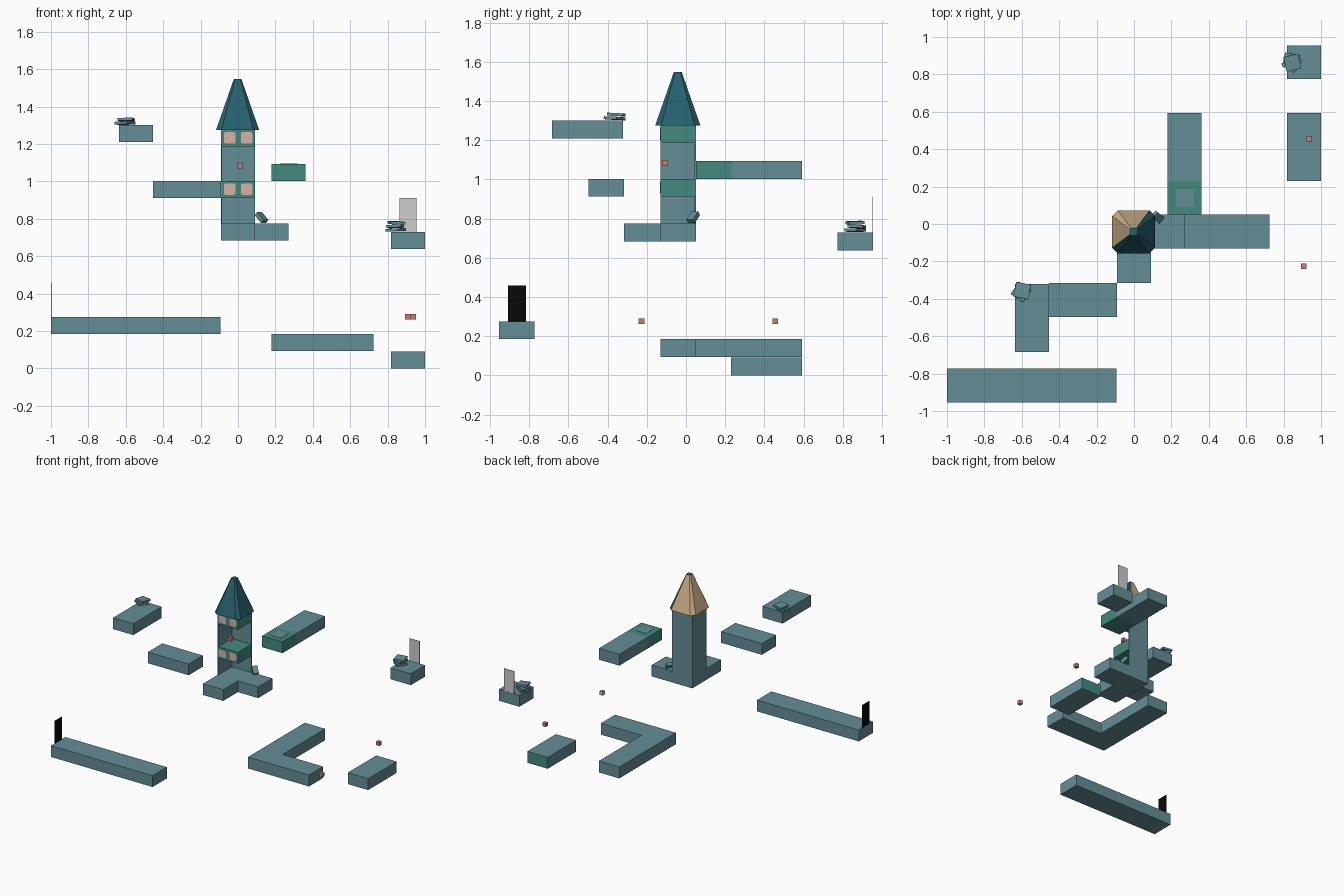
import bpy, bmesh, math, random
from mathutils import Matrix, Vector, Euler

if "Cube" in bpy.data.objects:
    bpy.data.objects.remove(bpy.data.objects["Cube"])

random.seed(4)


def material(name, r, g, b):
    m = bpy.data.materials.new(name)
    m.diffuse_color = [((c / 255 + 0.055) / 1.055) ** 2.4 if c > 10 else c / 3295
                       for c in (r, g, b)] + [1.0]
    m.use_nodes = True
    m.node_tree.nodes["Principled BSDF"].inputs["Base Color"].default_value = m.diffuse_color
    return m


STONE = material("blue_grey_stone", 100, 142, 150)
GREEN = material("jade_green", 66, 138, 127)
TEAL = material("dark_teal_roof", 37, 96, 110)
TAN = material("sand_roof", 204, 176, 134)
RED = material("coral_red", 208, 124, 107)
PINK = material("pale_pink_window", 216, 178, 170)
BLACK = material("black_door", 8, 8, 8)
GREY = material("pale_grey_door", 205, 205, 205)


def finish(name, bm, mats):
    bmesh.ops.recalc_face_normals(bm, faces=bm.faces)
    me = bpy.data.meshes.new(name)
    bm.to_mesh(me)
    bm.free()
    for m in mats:
        me.materials.append(m)
    ob = bpy.data.objects.new(name, me)
    bpy.context.collection.objects.link(ob)
    return ob


def prism(name, pts, z0, z1, mats):
    """Extrude a plan outline from z0 to z1."""
    bm = bmesh.new()
    face = bm.faces.new([bm.verts.new((x, y, z0)) for x, y in pts])
    ext = bmesh.ops.extrude_face_region(bm, geom=[face])
    bmesh.ops.translate(bm, vec=(0, 0, z1 - z0),
                        verts=[v for v in ext["geom"] if isinstance(v, bmesh.types.BMVert)])
    return finish(name, bm, mats)


def box(name, x0, x1, y0, y1, z0, z1, *mats):
    return prism(name, [(x0, y0), (x1, y0), (x1, y1), (x0, y1)], z0, z1, mats)


def slab(name, centre, size, rot):
    bm = bmesh.new()
    m = Matrix.Translation(centre) @ rot.to_matrix().to_4x4() @ Matrix.Diagonal((*size, 1))
    bmesh.ops.create_cube(bm, size=1, matrix=m)
    return finish(name, bm, [STONE])


def paint(ob, index, rule):
    for p in ob.data.polygons:
        if rule(p.normal):
            p.material_index = index


# Floating walkways
box("long_walkway", -1, -0.093, -0.955, -0.773, 0.185, 0.276, STONE)
prism("corner_walkway", [(0.18, -0.13), (0.724, -0.13), (0.724, 0.05), (0.362, 0.05),
                         (0.362, 0.593), (0.18, 0.593)], 0.093, 0.185, [STONE])
end_step = box("low_walkway", 0.818, 1, 0.23, 0.593, 0, 0.092, STONE, GREEN)
paint(end_step, 1, lambda n: n.y > 0.9)
box("left_walkway", -0.455, -0.091, -0.498, -0.316, 0.912, 1.002, STONE)
box("upper_left_walkway", -0.636, -0.455, -0.684, -0.322, 1.21, 1.301, STONE)
box("back_platform", 0.818, 1, 0.774, 0.955, 0.638, 0.73, STONE)

# High walkway with a green switch end
box("high_walkway", 0.18, 0.362, 0.231, 0.593, 1.002, 1.093, STONE)
box("switch_block", 0.18, 0.362, 0.05, 0.231, 1.002, 1.093, GREEN)
box("switch_plate", 0.224, 0.318, 0.092, 0.187, 1.092, 1.095, STONE)

# Tower: L-shaped base, two back walls, two green window blocks
prism("tower_base", [(-0.091, -0.316), (0.09, -0.316), (0.09, -0.13), (0.271, -0.13),
                     (0.271, 0.05), (-0.091, 0.05)], 0.684, 0.775, [STONE])
prism("tower_walls", [(-0.091, -0.13), (-0.085, -0.13), (-0.085, 0.044), (0.09, 0.044),
                      (0.09, 0.05), (-0.091, 0.05)], 0.775, 1.278, [STONE])
for tag, z in (("lower", 0.912), ("upper", 1.186)):
    box(tag + "_window_block", -0.085, 0.09, -0.13, 0.044, z, z + 0.091, GREEN)
    # rounded square windows on the front
    for side, cx in (("left", -0.045), ("right", 0.046)):
        bm = bmesh.new()
        h, c = 0.031, 0.011
        corners = []
        for k in range(4):
            a = math.pi / 2 * k
            for px, pz in ((h, h - c), (h - c * 0.3, h - c * 0.3), (h - c, h)):
                corners.append((px * math.cos(a) - pz * math.sin(a),
                                px * math.sin(a) + pz * math.cos(a)))
        f = bm.faces.new([bm.verts.new((cx + x, -0.132, z + 0.047 + w)) for x, w in corners])
        ext = bmesh.ops.extrude_face_region(bm, geom=[f])
        bmesh.ops.translate(bm, vec=(0, 0.004, 0),
                            verts=[v for v in ext["geom"] if isinstance(v, bmesh.types.BMVert)])
        finish(f"{tag}_{side}_window", bm, [PINK])

# Roof: tapered square with cut corners, sandy on the back-left sides
bm = bmesh.new()
rings = []
for h, c, z in ((0.115, 0.03, 1.276), (0.02, 0.006, 1.548)):
    ring = []
    for k in range(4):
        a = math.pi / 2 * k
        for px, py in ((h, h - c), (h - c, h)):
            ring.append(bm.verts.new((px * math.cos(a) - py * math.sin(a) - 0.002,
                                      px * math.sin(a) + py * math.cos(a) - 0.042, z)))
    rings.append(ring)
    bm.faces.new(ring)
for i in range(8):
    j = (i + 1) % 8
    bm.faces.new([rings[0][i], rings[0][j], rings[1][j], rings[1][i]])
roof = finish("tower_roof", bm, [TEAL, TAN])
paint(roof, 1, lambda n: n.y - n.x > 0.1)

# Thin doors standing on walkway ends
box("black_door", -0.999, -0.997, -0.909, -0.817, 0.276, 0.459, BLACK)
box("grey_door", 0.864, 0.954, 0.952, 0.954, 0.73, 0.912, GREY)

# Small floating cubes
S = 0.0145
for name, x, y, z in (("tower_cube", 0.01, -0.107, 1.085),
                      ("front_cube", 0.907, -0.227, 0.276),
                      ("back_cube", 0.937, 0.456, 0.276)):
    cube = box(name, x - S, x + S, y - S, y + S, z - S, z + S, RED, GREY)
    if name == "front_cube":
        paint(cube, 1, lambda n: n.y - n.x > 0.5)

# Rubble: stacked broken slabs and one leaning piece
for name, x, y, z, count in (("upper_left_rubble", -0.603, -0.36, 1.302, 2),
                             ("back_rubble", 0.843, 0.866, 0.731, 3)):
    for i in range(count):
        rot = Euler((random.uniform(-0.06, 0.06), random.uniform(-0.06, 0.06),
                     math.radians(-35 + 24 * i)))
        slab(f"{name}_{i + 1}", (x + random.uniform(-0.006, 0.006),
                                 y + random.uniform(-0.006, 0.006), z + 0.01 + 0.019 * i),
             (0.08, 0.08, 0.015), rot)
lean = Vector((-0.045, 0.035, 0.055)).to_track_quat('Z', 'Y')
slab("leaning_rubble", (0.126, 0.037, 0.807), (0.042, 0.024, 0.06), lean)
